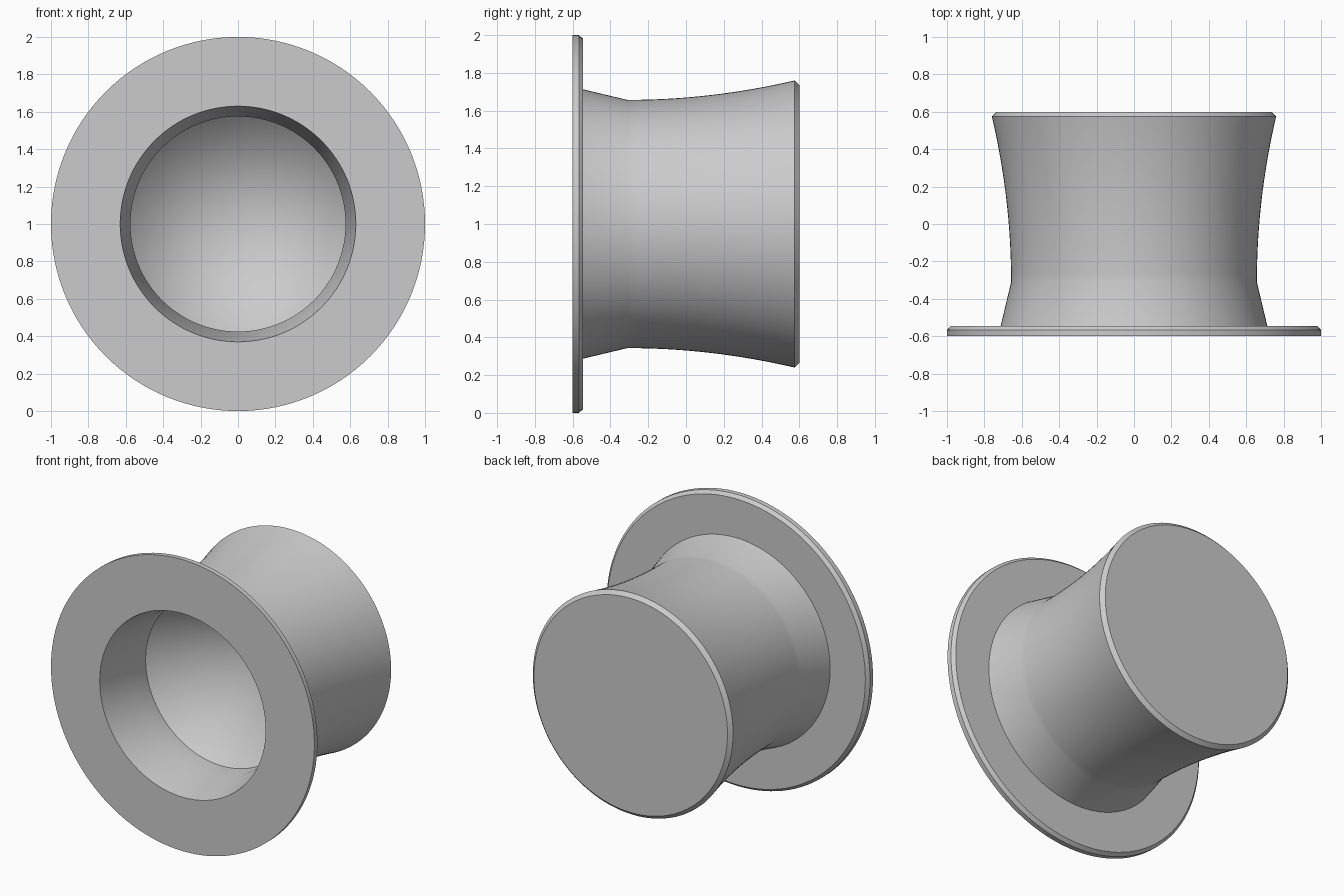
import bpy, bmesh, math
from mathutils import Matrix

if "Cube" in bpy.data.objects:
    bpy.data.objects.remove(bpy.data.objects["Cube"], do_unlink=True)

grey = bpy.data.materials.new("plain grey")
grey.use_nodes = True
colour = (0.6, 0.6, 0.6, 1)
grey.diffuse_color = colour
grey.node_tree.nodes["Principled BSDF"].inputs["Base Color"].default_value = colour

SEGMENTS = 128
NECK_Y, NECK_R = -0.31, 0.657
LIP_Y, LIP_R = 0.575, 0.76


def flare(steps):
    """Concave outer wall, widening from the neck to the back lip."""
    for i in range(steps + 1):
        t = i / steps
        yield (NECK_R + (LIP_R - NECK_R) * t ** 2, NECK_Y + (LIP_Y - NECK_Y) * t)


def revolve(name, profile):
    """Spin (radius, y) points about the horizontal axis through z = 1."""
    bm = bmesh.new()
    verts = [bm.verts.new((r, y, 0)) for r, y in profile]
    edges = [bm.edges.new(pair) for pair in zip(verts, verts[1:])]
    bmesh.ops.spin(bm, geom=verts + edges, cent=(0, 0, 0), axis=(0, 1, 0),
                   angle=math.tau, steps=SEGMENTS, use_duplicate=False)
    bmesh.ops.remove_doubles(bm, verts=bm.verts, dist=0.0005)
    bmesh.ops.recalc_face_normals(bm, faces=bm.faces)
    bmesh.ops.transform(bm, matrix=Matrix.Translation((0, 0, 1)), verts=bm.verts)
    mesh = bpy.data.meshes.new(name)
    bm.to_mesh(mesh)
    bm.free()
    mesh.materials.append(grey)
    obj = bpy.data.objects.new(name, mesh)
    bpy.context.collection.objects.link(obj)
    bpy.ops.object.select_all(action="DESELECT")
    obj.select_set(True)
    bpy.context.view_layer.objects.active = obj
    bpy.ops.object.shade_smooth_by_angle(angle=math.radians(20))
    return obj


# Conical recess and tapered mouth, seen from the front
recess = [(0, 0.4), (0.575, -0.18), (0.575, NECK_Y), (0.63, -0.6)]
# Wide front flange with a chamfered rear edge
flange = [(1, -0.6), (1, -0.567), (0.98, -0.545), (0.713, -0.545)]
# Flared body closed by a flat, chamfered back
body = list(flare(20)) + [(0.735, 0.6), (0.0, 0.6)]

revolve("flanged_knob", recess + flange + body)
